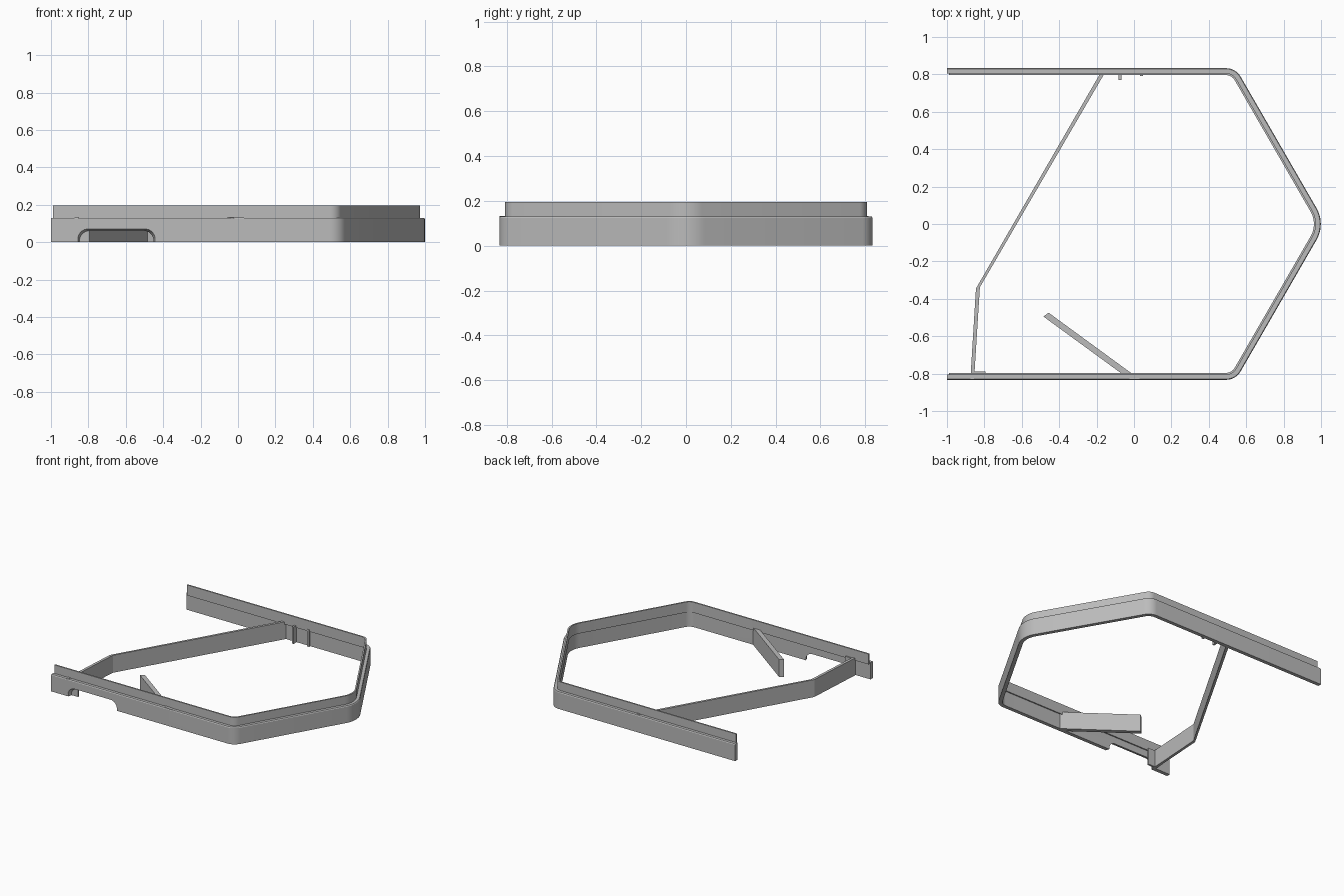
import bpy, bmesh, math

if "Cube" in bpy.data.objects:
    bpy.data.objects.remove(bpy.data.objects["Cube"])

grey = bpy.data.materials.new("plain grey")
grey.use_nodes = True
GREY = (0.5, 0.5, 0.5, 1)
grey.diffuse_color = GREY
grey.node_tree.nodes["Principled BSDF"].inputs["Base Color"].default_value = GREY

HALF_WIDTH, TIP = 0.833, 1.025      # side face and unrounded nose
WALL_TOP, LIP_TOP = 0.13, 0.195


def make_object(name, bm, smooth=False):
    bmesh.ops.recalc_face_normals(bm, faces=bm.faces)
    mesh = bpy.data.meshes.new(name)
    bm.to_mesh(mesh)
    bm.free()
    mesh.materials.append(grey)
    obj = bpy.data.objects.new(name, mesh)
    bpy.context.collection.objects.link(obj)
    if smooth:
        bpy.ops.object.select_all(action='DESELECT')
        obj.select_set(True)
        bpy.context.view_layer.objects.active = obj
        bpy.ops.object.shade_smooth_by_angle(angle=math.radians(30))
    return obj


def loft(name, rings, smooth=False):
    """Join closed rings of equal length into a capped solid."""
    bm = bmesh.new()
    loops = [[bm.verts.new(p) for p in ring] for ring in rings]
    n = len(loops[0])
    for a, b in zip(loops, loops[1:]):
        for i in range(n):
            j = (i + 1) % n
            bm.faces.new((a[i], a[j], b[j], b[i]))
    bm.faces.new(loops[0])
    bm.faces.new(loops[-1])
    return make_object(name, bm, smooth)


def prism(name, outline, z0, z1):
    return loft(name, [[(x, y, z) for x, y in outline] for z in (z0, z1)])


def arc(cx, cy, r, start, end, steps):
    return [(cx + r * math.cos(math.radians(start + (end - start) * i / steps)),
             cy + r * math.sin(math.radians(start + (end - start) * i / steps)))
            for i in range(steps + 1)]


def rim_path(inset, start_x):
    """Open outline from the front rail round the nose to the back rail."""
    y = HALF_WIDTH - inset
    tip = TIP - inset / math.cos(math.radians(30))
    corner_x = tip - y / math.tan(math.radians(60))
    r1, r2 = 0.09 - inset, 0.17 - inset
    shoulder = (corner_x - r1 * math.tan(math.radians(30)), y - r1)
    front = arc(shoulder[0], -shoulder[1], r1, -90, -30, 8)
    nose = arc(tip - r2 / math.cos(math.radians(30)), 0, r2, -30, 30, 12)
    back = arc(shoulder[0], shoulder[1], r1, 30, 90, 8)
    return [(start_x, -y)] + front + nose + back + [(start_x, y)]


def band(name, section, start_x):
    """Sweep an (inset, height) section along the rim."""
    paths = [[(x, y, z) for x, y in rim_path(d, start_x)] for d, z in section]
    return loft(name, list(zip(*paths)), True)


# Outer wall with a small eased upper edge, and the thinner raised lip
wall = band("outer_wall", [(0, 0), (0, WALL_TOP - 0.006), (0.004, WALL_TOP),
                           (0.028, WALL_TOP), (0.028, 0)], -1.0)
band("raised_lip", [(0.026, 0.115), (0.026, LIP_TOP), (0.037, LIP_TOP),
                    (0.037, 0.115)], -0.99)


# Flared arch opening in the front rail
def arch(y, grow):
    left, right, top, r = -0.846 - grow, -0.453 + grow, 0.06 + grow, 0.055
    pts = [(right, -0.05)] + arc(right - r, top - r, r, 0, 90, 8)
    pts += arc(left + r, top - r, r, 90, 180, 8) + [(left, -0.05)]
    return [(x, y, z) for x, z in pts]


cutter = loft("arch_cutter", [arch(-0.835, 0.011), arch(-0.80, 0)])
cutter.hide_render = True
cutter.hide_viewport = True
cutter.display_type = 'WIRE'
cut = wall.modifiers.new("arch_opening", 'BOOLEAN')
cut.operation = 'DIFFERENCE'
cut.solver = 'EXACT'
cut.object = cutter

# Bent inner partition
prism("bent_partition", [(-0.875, -0.832), (-0.845, -0.345), (-0.175, 0.815),
                         (-0.152, 0.815), (-0.824, -0.338), (-0.855, -0.832)],
      0, 0.133)

# Slanted inner arm ending inside the frame
prism("slanted_arm", [(-0.022, -0.832), (-0.484, -0.495), (-0.457, -0.474),
                      (0.033, -0.832)], 0, 0.133)


def block(name, x0, x1, y0, y1):
    prism(name, [(x0, y0), (x1, y0), (x1, y1), (x0, y1)], 0, WALL_TOP)


# Small stop beside the opening and guide ribs on the back rail
block("opening_stop", -0.87, -0.794, -0.802, -0.788)
block("long_rib", -0.082, -0.067, 0.77, 0.81)
block("short_rib", 0.033, 0.048, 0.79, 0.81)
